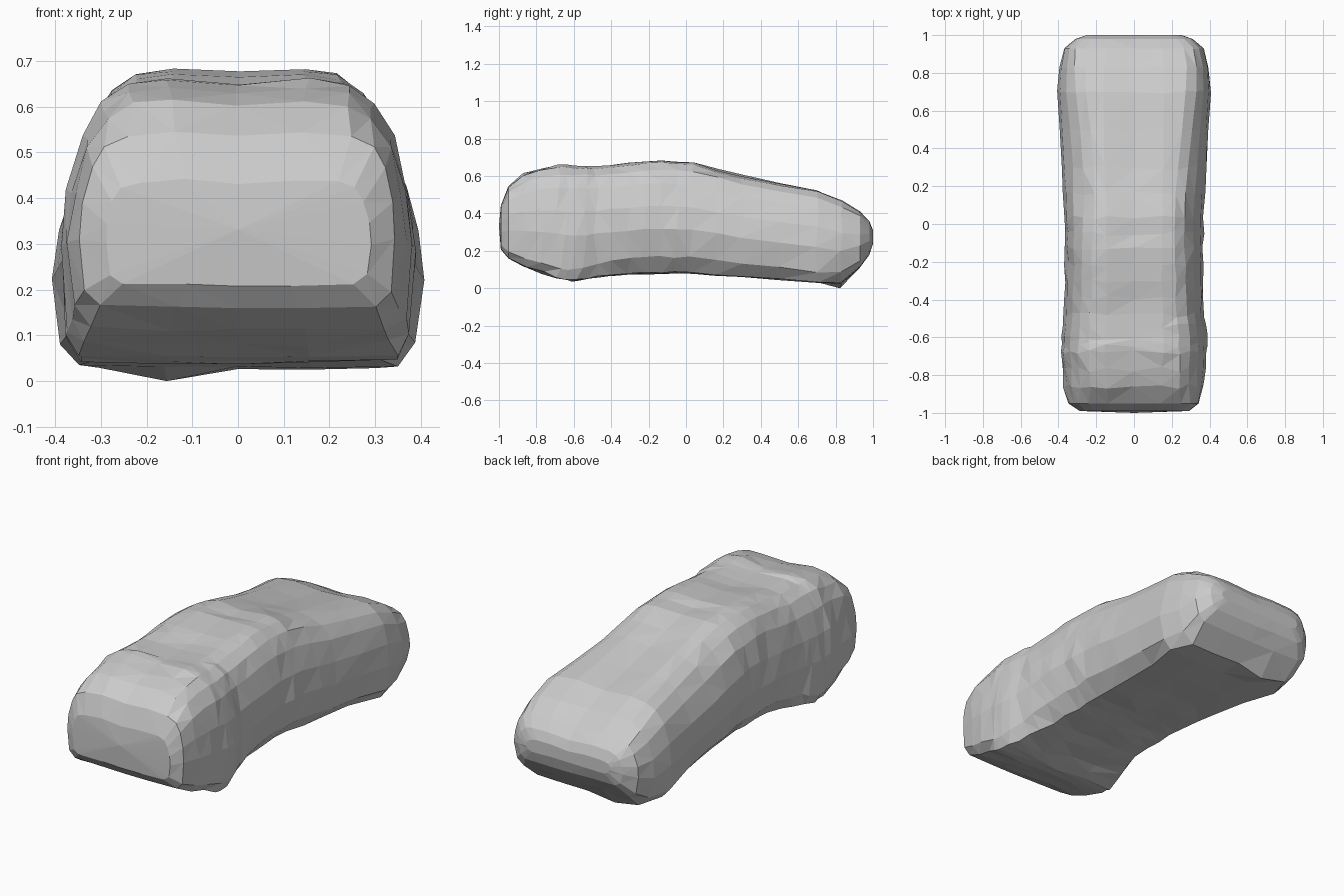
import bpy, bmesh, random
from mathutils import Vector

cube = bpy.data.objects.get("Cube")
if cube:
    bpy.data.objects.remove(cube, do_unlink=True)

# Stations: y, bottom z, top z, half width, bottom corner cut,
# left shoulder cut, right shoulder cut
STATIONS = [
    (-0.99, 0.21, 0.44, 0.29, 0.3, 0.3, 0.3),
    (-0.95, 0.16, 0.545, 0.345, 0.3, 0.5, 0.6),
    (-0.86, 0.11, 0.615, 0.37, 0.4, 0.9, 1.1),
    (-0.68, 0.05, 0.66, 0.385, 0.2, 1.1, 1.1),
    (-0.60, 0.04, 0.655, 0.385, 0.2, 1.1, 1.1),
    (-0.48, 0.06, 0.65, 0.37, 0.6, 1.2, 1.1),
    (-0.30, 0.075, 0.67, 0.365, 1.0, 1.2, 1.2),
    (-0.13, 0.08, 0.685, 0.365, 1.1, 1.3, 1.2),
    (0.03, 0.08, 0.67, 0.37, 1.1, 1.4, 1.4),
    (0.30, 0.06, 0.60, 0.385, 1.0, 1.3, 1.6),
    (0.50, 0.045, 0.56, 0.395, 0.9, 1.0, 1.4),
    (0.70, 0.03, 0.525, 0.405, 0.4, 0.8, 1.1),
    (0.83, 0.025, 0.47, 0.395, 0.9, 0.6, 0.9),
    (0.93, 0.11, 0.41, 0.37, 0.5, 0.5, 0.6),
    (0.98, 0.18, 0.36, 0.31, 0.4, 0.4, 0.4),
    (1.0, 0.24, 0.31, 0.25, 0.4, 0.4, 0.4),
]


def flank(low, high, w, cut, shoulder):
    """One side of a section, from the belly up to the roof."""
    h = high - low
    half = [
        (0.4 * w, 0),
        (w * (0.94 - 0.2 * cut), 0.01 * h),
        (w * (0.99 - 0.08 * cut), (0.08 + 0.06 * cut) * h),
        (w, 0.39 * h),
        (w * (1 - 0.03 * shoulder), 0.6 * h),
        (w * (0.98 - 0.09 * shoulder), 0.8 * h),
        (w * (0.93 - 0.15 * shoulder), 0.92 * h),
        (w * (0.8 - 0.16 * shoulder), 0.98 * h),
        (w * 0.4, h),
    ]
    return [(x, low + z) for x, z in half]


def section(y, low, high, w, cut, shoulder_left, shoulder_right):
    """Closed boxy ring with cut lower corners and rounded shoulders."""
    left = flank(low, high, w, cut, shoulder_left)
    right = flank(low, high, w, cut, shoulder_right)
    mirrored = [(-x, z) for x, z in reversed(right)]
    ring = [(0, low)] + left + [(0, high - 0.01)] + mirrored
    return [Vector((x, y, z)) for x, z in ring]


def between(a, b):
    return tuple((p + q) / 2 for p, q in zip(a, b))


# Denser rings through the crumpled middle
rows = []
for a, b in zip(STATIONS, STATIONS[1:]):
    rows.append(a)
    if -0.9 < a[0] < 0.25:
        rows.append(between(a, b))
rows.append(STATIONS[-1])

# Skin the rings into one faceted hull
random.seed(4)
bm = bmesh.new()
rings = []
for row in rows:
    rough = 0.005 if -0.9 < row[0] < 0.4 else 0.003
    ring = []
    for p in section(*row):
        ends = abs(row[0]) > 0.9
        offset = Vector((random.uniform(-1, 1),
                         0 if ends else random.uniform(-3, 3),
                         random.uniform(-1, 1))) * rough
        ring.append(bm.verts.new(p + offset))
    rings.append(ring)
for a, b in zip(rings, rings[1:]):
    for i in range(len(a)):
        j = (i + 1) % len(a)
        bm.faces.new((a[i], a[j], b[j], b[i]))
for ring, y in ((rings[0], -1.0), (rings[-1], 1.0)):
    centre = sum((v.co for v in ring), Vector()) / len(ring)
    hub = bm.verts.new((0, y, centre.z))
    for i in range(len(ring)):
        bm.faces.new((ring[i], ring[(i + 1) % len(ring)], hub))

# Low point under the tail
tail = min((v for v in bm.verts if v.co.y > 0.75),
           key=lambda v: (v.co - Vector((-0.13, 0.83, 0))).length)
tail.co.z = 0

bmesh.ops.triangulate(bm, faces=bm.faces[:], quad_method='SHORT_EDGE')
bmesh.ops.recalc_face_normals(bm, faces=bm.faces[:])
mesh = bpy.data.meshes.new("body_shell")
bm.to_mesh(mesh)
bm.free()

# Plain grey finish
grey = bpy.data.materials.new("plain_grey")
grey.use_nodes = True
colour = (0.6, 0.6, 0.6, 1)
grey.diffuse_color = colour
grey.node_tree.nodes["Principled BSDF"].inputs["Base Color"].default_value = colour
mesh.materials.append(grey)

body = bpy.data.objects.new("body_shell", mesh)
bpy.context.collection.objects.link(body)
